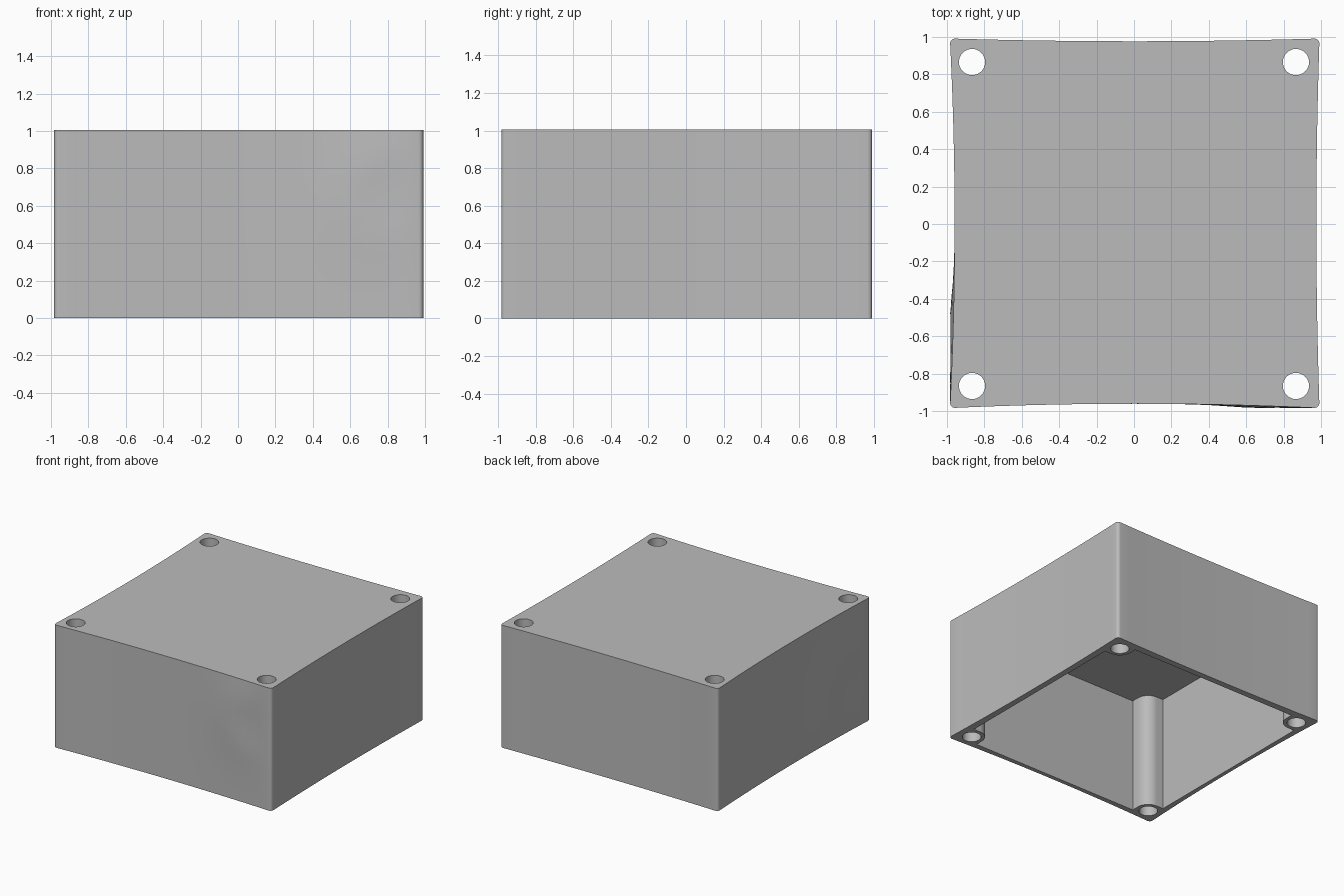
import bpy
import bmesh
import math

if "Cube" in bpy.data.objects:
    bpy.data.objects.remove(bpy.data.objects["Cube"], do_unlink=True)

HALF, HEIGHT, SHIFT = 0.987, 1.005, 0.004
WALL, ROOF = 0.06, 0.06
HOLE_AT, HOLE_R, POST_R = 0.866, 0.07, 0.1
CORNER = 0.025

grey = bpy.data.materials.new("plain grey")
grey.use_nodes = True
colour = (0.5, 0.5, 0.5, 1)
grey.diffuse_color = colour
grey.node_tree.nodes["Principled BSDF"].inputs["Base Color"].default_value = colour


def loft(name, rings):
    """Closed solid through a stack of equal-length rings, bottom first."""
    bm = bmesh.new()
    rows = [[bm.verts.new(p) for p in ring] for ring in rings]
    n = len(rows[0])
    for low, high in zip(rows, rows[1:]):
        for i in range(n):
            j = (i + 1) % n
            bm.faces.new((low[i], low[j], high[j], high[i]))
    bm.faces.new(rows[0][::-1])
    bm.faces.new(rows[-1])
    bmesh.ops.recalc_face_normals(bm, faces=bm.faces)
    mesh = bpy.data.meshes.new(name)
    bm.to_mesh(mesh)
    bm.free()
    mesh.materials.append(grey)
    obj = bpy.data.objects.new(name, mesh)
    bpy.context.collection.objects.link(obj)
    return obj


def arc(cx, cy, r, a0, a1, steps):
    angles = [math.radians(a0 + (a1 - a0) * i / steps) for i in range(steps + 1)]
    return [(cx + r * math.cos(a), cy + r * math.sin(a)) for a in angles]


def four_turns(points):
    """Repeat a quarter outline around the centre."""
    out = []
    for k in range(4):
        for x, y in points:
            for _ in range(k):
                x, y = -y, x
            out.append((x, y))
    return out


# Bulges on the warped walls: side -> (along, height, amount)
bulges = {"front": (0.82, 0.7, 0.025), "left": (-0.7, 0.3, 0.036)}
bows = {"front": 0.022, "right": 0.016, "back": 0.014, "left": 0.024}


def inward(side, u, h):
    d = bows[side] * (1 - u * u)
    if side in bulges:
        u0, h0, amount = bulges[side]
        bump = math.exp(-((u - u0) / 0.3) ** 2 - ((h - h0) / 0.35) ** 2)
        d -= amount * bump * (1 - u ** 4) * math.sin(math.pi * h) ** 0.5
    return d


def wall_ring(h):
    edge = HALF - CORNER
    side_pts = [(HALF, edge * (2 * i / 24 - 1)) for i in range(1, 24)]
    quarter = side_pts + arc(edge, edge, CORNER, 0, 90, 6)
    count = len(quarter)
    ring = []
    for i, (x, y) in enumerate(four_turns(quarter)):
        side = ("right", "back", "left", "front")[i // count]
        if i % count < len(side_pts):
            along = y if side in ("right", "left") else x
            d = inward(side, along / edge, h)
            if side in ("right", "left"):
                x -= math.copysign(d, x)
            else:
                y -= math.copysign(d, y)
        ring.append((x + SHIFT, y + SHIFT, h * HEIGHT))
    return ring


def prism(name, outline, z0, z1):
    return loft(name, [[(x, y, z) for x, y in outline] for z in (z0, z1)])


def cut(target, cutter):
    cutter.hide_render = True
    mod = target.modifiers.new("cut", "BOOLEAN")
    mod.operation, mod.solver, mod.object = "DIFFERENCE", "EXACT", cutter
    bpy.context.view_layer.objects.active = target
    bpy.ops.object.modifier_apply(modifier=mod.name)
    bpy.data.objects.remove(cutter, do_unlink=True)


# Outer shell with gently warped walls
box = loft("box_shell", [wall_ring(max(0, min(1, k / 12))) for k in range(13)])

# Hollow underside, leaving a rounded screw post in each corner
inner = HALF - WALL
post_edge = HOLE_AT - POST_R
corner = [(inner, post_edge)]
corner += arc(HOLE_AT, HOLE_AT, POST_R, 270, 180, 12)
corner += [(post_edge, inner)]
cut(box, prism("cavity_cutter", four_turns(corner), -0.2, HEIGHT - ROOF))

# Screw holes right through the posts
for sx in (-1, 1):
    for sy in (-1, 1):
        circle = arc(sx * HOLE_AT, sy * HOLE_AT, HOLE_R, 0, 360, 48)[:-1]
        cut(box, prism("hole_cutter", circle, -0.2, HEIGHT + 0.2))

bpy.ops.object.select_all(action="DESELECT")
box.select_set(True)
bpy.context.view_layer.objects.active = box
bpy.ops.object.shade_smooth_by_angle(angle=math.radians(30))
